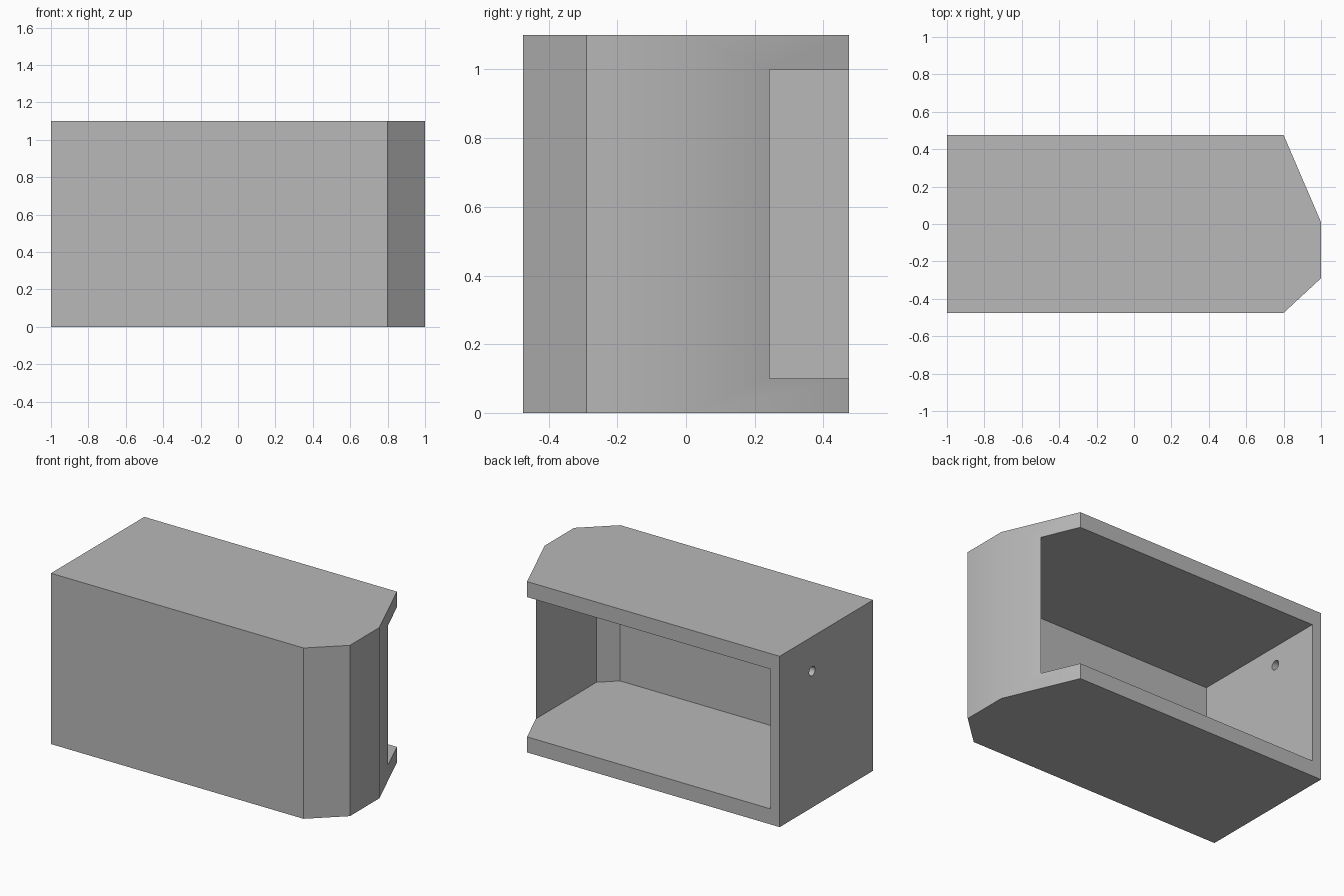
import bpy
import bmesh
from math import radians

if "Cube" in bpy.data.objects:
    bpy.data.objects.remove(bpy.data.objects["Cube"], do_unlink=True)

# Material
GREY = (0.48, 0.48, 0.48, 1.0)
grey = bpy.data.materials.new("plain grey")
grey.use_nodes = True
grey.diffuse_color = GREY
grey.node_tree.nodes["Principled BSDF"].inputs["Base Color"].default_value = GREY


def prism(name, outline, bottom, top):
    """Extrude a plan outline straight up between two heights."""
    bm = bmesh.new()
    base = bm.faces.new([bm.verts.new((x, y, bottom)) for x, y in outline])
    grown = bmesh.ops.extrude_face_region(bm, geom=[base])["geom"]
    moved = [v for v in grown if isinstance(v, bmesh.types.BMVert)]
    bmesh.ops.translate(bm, verts=moved, vec=(0, 0, top - bottom))
    bmesh.ops.recalc_face_normals(bm, faces=bm.faces)
    mesh = bpy.data.meshes.new(name)
    bm.to_mesh(mesh)
    bm.free()
    mesh.materials.append(grey)
    obj = bpy.data.objects.new(name, mesh)
    bpy.context.collection.objects.link(obj)
    return obj


def cut(target, cutter):
    """Subtract the cutter from the target, then discard it."""
    cutter.hide_render = True
    mod = target.modifiers.new("cut", "BOOLEAN")
    mod.operation = "DIFFERENCE"
    mod.solver = "EXACT"
    mod.object = cutter
    bpy.ops.object.select_all(action="DESELECT")
    bpy.context.view_layer.objects.active = target
    target.select_set(True)
    bpy.ops.object.modifier_apply(modifier=mod.name)
    bpy.data.objects.remove(cutter, do_unlink=True)


# Outer casing with the angled end
casing = prism("casing", [(-1, -0.475), (0.8, -0.475), (1, -0.29), (1, 0.01),
                          (0.8, 0.475), (-1, 0.475)], 0, 1.1)

# Open-backed compartment behind a thin front panel
cut(casing, prism("compartment_cutter",
                  [(-0.935, -0.469), (0.798, -0.469), (0.9, -0.375),
                   (0.9, 0.6), (-0.935, 0.6)], 0.1, 1.0))

# Small round cable hole in the flat end wall
bpy.ops.mesh.primitive_cylinder_add(vertices=32, radius=0.03, depth=0.3,
                                    location=(-1, 0.145, 0.878),
                                    rotation=(0, radians(90), 0))
hole = bpy.context.object
hole.name = "cable_hole_cutter"
hole.data.materials.append(grey)
cut(casing, hole)

# Soft blend across the shallow bend, crisp edges elsewhere
bpy.ops.object.shade_smooth_by_angle(angle=radians(30))
